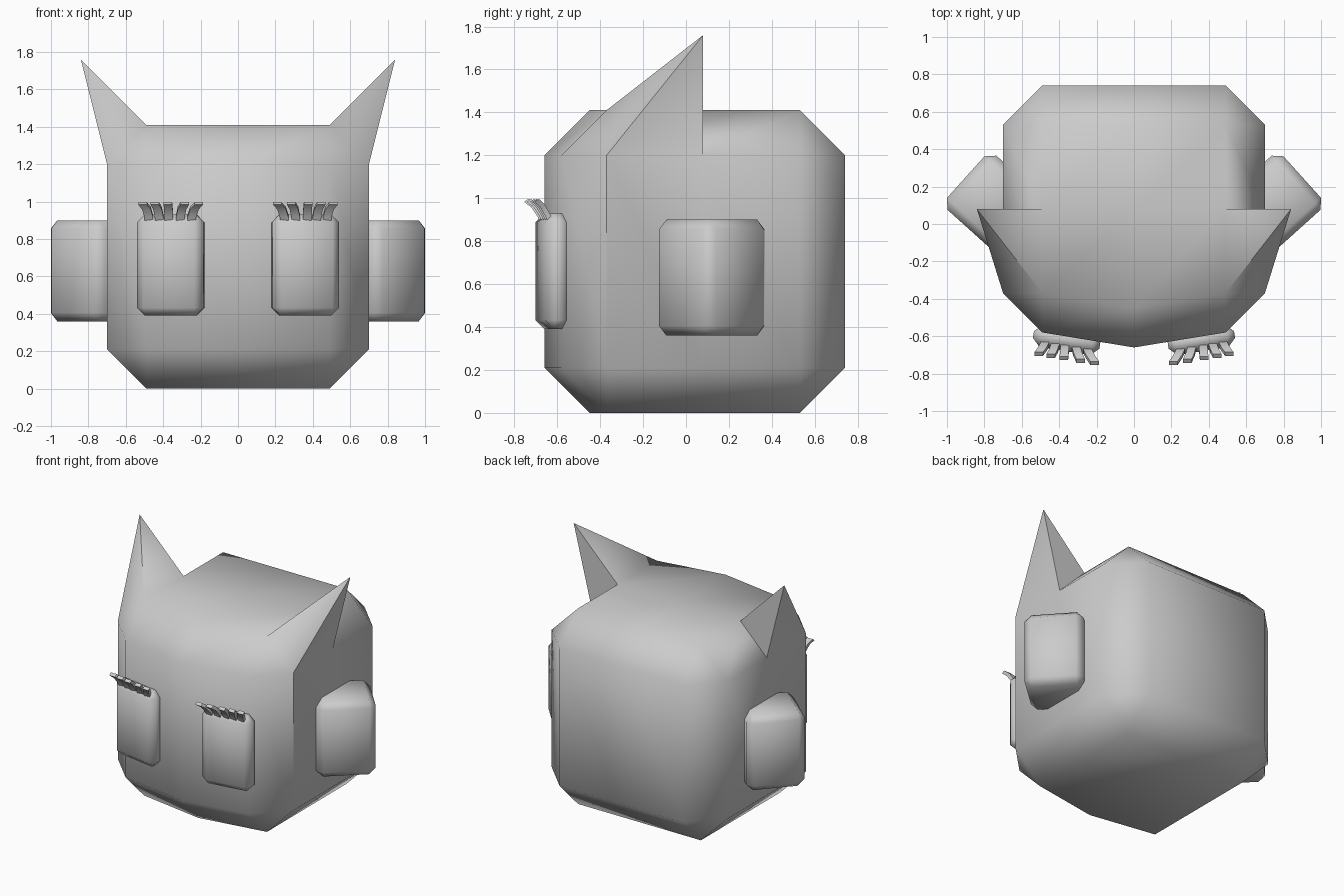
import bpy, bmesh, math
from mathutils import Matrix, Vector

if "Cube" in bpy.data.objects:
    bpy.data.objects.remove(bpy.data.objects["Cube"], do_unlink=True)

GREY = (0.6, 0.6, 0.6, 1)
mat = bpy.data.materials.new("plain_grey")
mat.use_nodes = True
mat.diffuse_color = GREY
mat.node_tree.nodes["Principled BSDF"].inputs["Base Color"].default_value = GREY


def finish(name, bm, angle=50):
    bmesh.ops.recalc_face_normals(bm, faces=bm.faces)
    mesh = bpy.data.meshes.new(name)
    bm.to_mesh(mesh)
    bm.free()
    mesh.materials.append(mat)
    obj = bpy.data.objects.new(name, mesh)
    bpy.context.collection.objects.link(obj)
    bpy.ops.object.select_all(action='DESELECT')
    obj.select_set(True)
    bpy.context.view_layer.objects.active = obj
    bpy.ops.object.shade_smooth_by_angle(angle=math.radians(angle))
    return obj


def chamfered_box(size, bevel, center, turn=0):
    bm = bmesh.new()
    bmesh.ops.create_cube(bm, size=1)
    bmesh.ops.scale(bm, vec=size, verts=bm.verts)
    bmesh.ops.bevel(bm, geom=bm.edges[:], offset=bevel, segments=1,
                    profile=0.5, affect='EDGES')
    place = Matrix.Translation(center) @ Matrix.Rotation(math.radians(turn), 4, 'Z')
    bmesh.ops.transform(bm, matrix=place, verts=bm.verts)
    return bm


# Head: chamfered block with a ridge down the middle of the face
bm = chamfered_box((1.4, 1.32, 1.41), 0.21, (0, 0.08, 0.705))
for point, normal in (((0, 0, 0), (1, 0, 0)), ((0, 0.08, 0), (0, 1, 0))):
    bmesh.ops.bisect_plane(bm, geom=bm.verts[:] + bm.edges[:] + bm.faces[:],
                           plane_co=point, plane_no=normal, dist=1e-5)
for v in bm.verts:
    if abs(v.co.x) < 0.001 and v.co.y < -0.3:
        v.co.y -= 0.08

# Pointed ears drawn out of the front half of the upper side chamfers
strips = [f for f in bm.faces
          if (Vector((abs(f.calc_center_median().x), *f.calc_center_median().yz))
              - Vector((0.595, -0.145, 1.305))).length < 0.05]
for v in bmesh.ops.poke(bm, faces=strips)["verts"]:
    v.co = (math.copysign(0.84, v.co.x), 0.08, 1.76)
head = finish("head", bm)

# Crisp crease between the cheeks and the sides
for e in head.data.edges:
    a, b = (head.data.vertices[i].co for i in e.vertices)
    if all(abs(p.x) > 0.69 and abs(p.y + 0.37) < 0.01 for p in (a, b)):
        e.use_edge_sharp = True


def lash(bm, base_x, tip_x, side):
    # Bent strip rising forward from the upper edge of the eye
    rings = []
    for t, y, z in ((0, -0.645, 0.88), (0.3, -0.665, 0.925),
                    (0.65, -0.69, 0.965), (1, -0.72, 0.99)):
        x = base_x + (tip_x - base_x) * t * t
        y += 0.163 * (x - 0.36)
        rings.append([bm.verts.new((side * (x + dx), y + dy, z + dz))
                      for dx, dy, dz in ((-0.023, -0.01, -0.007), (0.023, -0.01, -0.007),
                                         (0.023, 0.01, 0.007), (-0.023, 0.01, 0.007))])
    for low, high in zip(rings, rings[1:]):
        for i in range(4):
            j = (i + 1) % 4
            bm.faces.new((low[i], low[j], high[j], high[i]))
    bm.faces.new(rings[0])
    bm.faces.new(rings[-1])


for label, side in (("left", 1), ("right", -1)):
    # Turned block on the side of the head
    finish(label + "_side_block",
           chamfered_box((0.39, 0.39, 0.54), 0.045, (side * 0.755, 0.12, 0.63), side * 42))
    # Eye block following the slope of the face
    finish(label + "_eye",
           chamfered_box((0.36, 0.12, 0.54), 0.042, (side * 0.36, -0.62, 0.66), side * 9.3))
    # Row of eyelashes
    bm = bmesh.new()
    for base_x, tip_x in ((0.25, 0.21), (0.31, 0.285), (0.37, 0.375),
                          (0.42, 0.445), (0.475, 0.51)):
        lash(bm, base_x, tip_x, side)
    finish(label + "_eyelashes", bm, 40)
